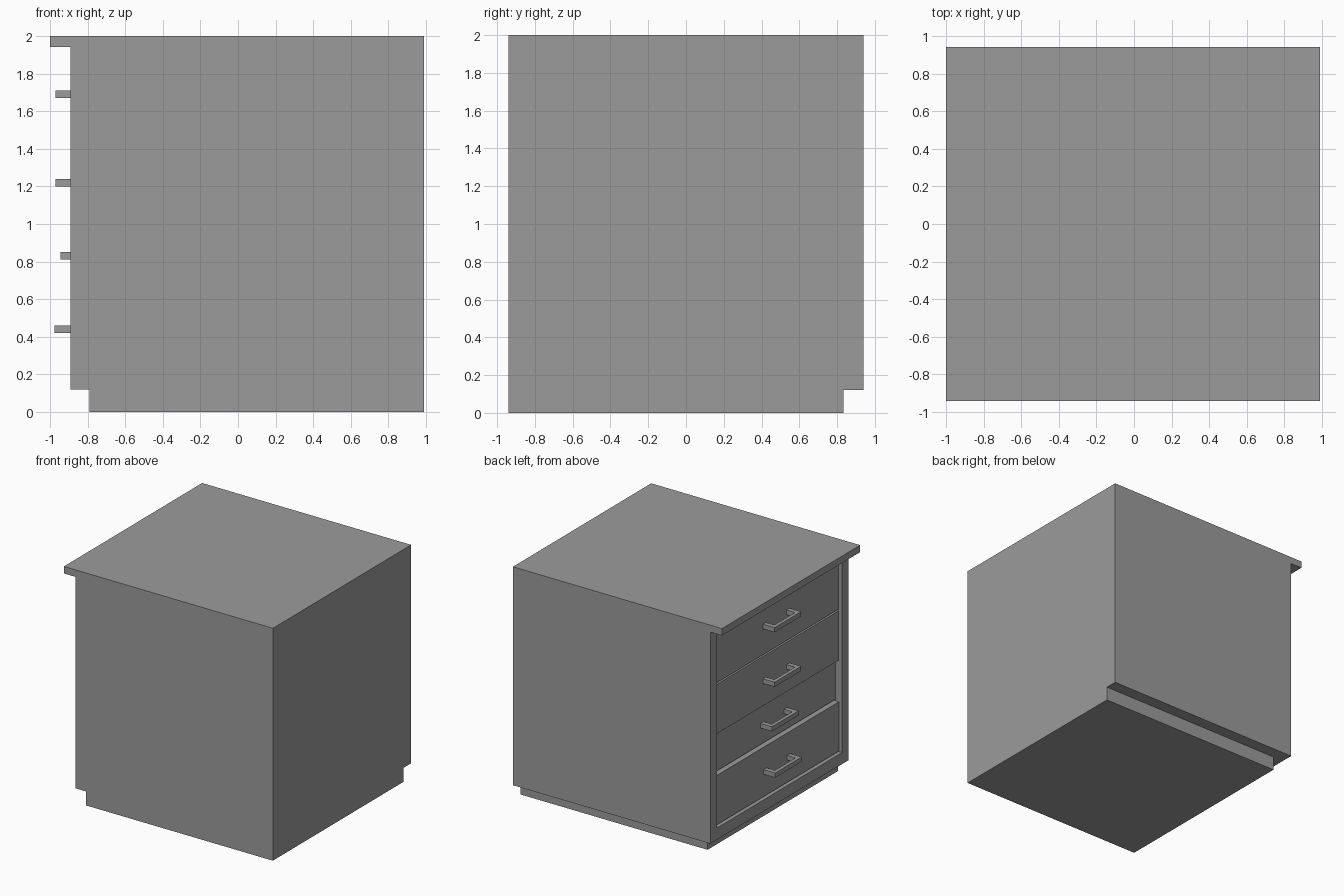
import bpy, bmesh

old = bpy.data.objects.get("Cube")
if old:
    bpy.data.objects.remove(old, do_unlink=True)

# Single grey finish
grey = bpy.data.materials.new("plain grey")
grey.use_nodes = True
grey.diffuse_color = (0.33, 0.33, 0.33, 1)
grey.node_tree.nodes["Principled BSDF"].inputs["Base Color"].default_value = grey.diffuse_color


def finish(name, bm):
    bmesh.ops.recalc_face_normals(bm, faces=bm.faces)
    mesh = bpy.data.meshes.new(name)
    bm.to_mesh(mesh)
    bm.free()
    mesh.materials.append(grey)
    obj = bpy.data.objects.new(name, mesh)
    bpy.context.collection.objects.link(obj)
    return obj


def prism(name, outline, axis, start, end):
    """Extrude a 2D outline along y (xz outline) or z (xy outline)."""
    bm = bmesh.new()
    place = {"y": lambda a, b: (a, start, b), "z": lambda a, b: (a, b, start)}[axis]
    face = bm.faces.new([bm.verts.new(place(a, b)) for a, b in outline])
    moved = bmesh.ops.extrude_face_region(bm, geom=[face])["geom"]
    shift = (0, end - start, 0) if axis == "y" else (0, 0, end - start)
    bmesh.ops.translate(bm, vec=shift, verts=[v for v in moved if isinstance(v, bmesh.types.BMVert)])
    return finish(name, bm)


def box(name, x, y, z):
    return prism(name, [(x[0], y[0]), (x[1], y[0]), (x[1], y[1]), (x[0], y[1])], "z", *z)


def cut(target, cutter):
    mod = target.modifiers.new(cutter.name, "BOOLEAN")
    mod.operation = "DIFFERENCE"
    mod.solver = "EXACT"
    mod.object = cutter
    cutter.hide_render = True
    cutter.hide_set(True)


# Cabinet body: side outline with overhanging top and toe recess
BACK, FRONT, SIDE = 0.99, -0.89, 0.94
KICK, TOP = 0.12, 1.94
cabinet = prism("cabinet_body",
                [(BACK, 0), (-0.79, 0), (-0.79, KICK), (FRONT, KICK),
                 (FRONT, TOP), (-1, TOP), (-1, 2), (BACK, 2)], "y", -SIDE, SIDE)
cut(cabinet, box("side_toe_cutter", (-1.2, 1.2), (0.835, 1.2), (-0.2, KICK)))

# Drawer opening
OPEN = 0.85
cut(cabinet, box("opening_cutter", (-1.2, -0.78), (-OPEN, OPEN), (0.22, TOP)))

# Drawers: bottom, top, front position
GAP = 0.007
drawers = [("top", 1.44, TOP, -0.86), ("upper", 1.0, 1.44, -0.86),
           ("lower", 0.66, 1.0, -0.835), ("bottom", 0.22, 0.66, -0.865)]
for label, low, high, face in drawers:
    box(label + "_drawer", (face, -0.77), (-OPEN + GAP, OPEN - GAP), (low + GAP, high - GAP))
    # Pull handle: bar on two legs
    mid = (low + high) / 2
    height = (mid - 0.02, mid + 0.02)
    grip = face - 0.08
    box(label + "_handle_bar", (grip - 0.03, grip), (-0.18, 0.18), height)
    for side, word in ((1, "left"), (-1, "right")):
        ends = sorted((side * 0.18, side * 0.14))
        box(f"{label}_handle_leg_{word}", (grip, face), ends, height)
